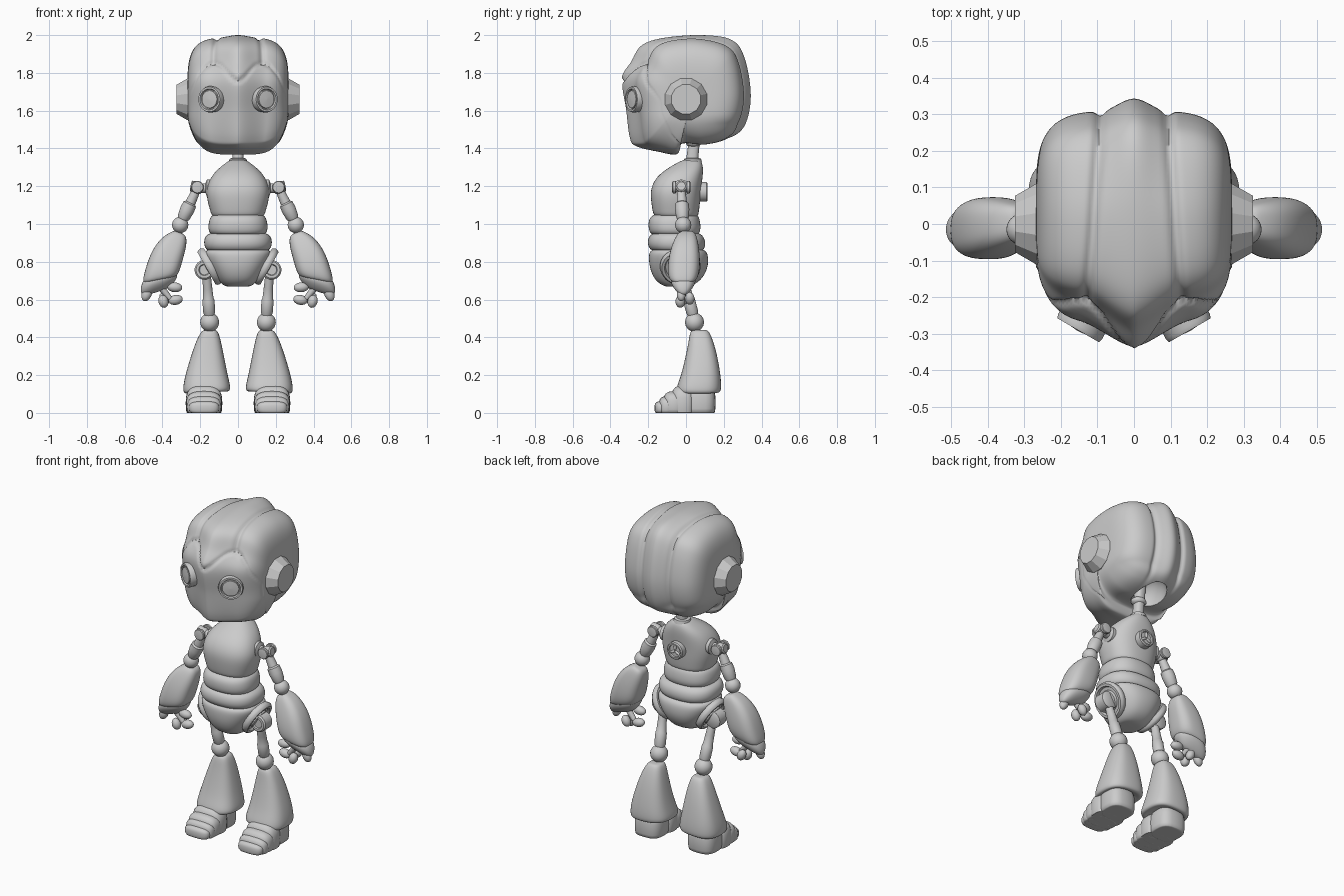
import bpy, bmesh
from math import sin, cos, pi, exp, copysign
from mathutils import Vector

def smooth(t):
    t = max(0, min(1, t))
    return t * t * (3 - 2 * t)

def interp(pts, v):
    if v <= pts[0][0]:
        return pts[0][1]
    for (a, p), (b, q) in zip(pts, pts[1:]):
        if v <= b:
            return p + (q - p) * (v - a) / (b - a)
    return pts[-1][1]

def loft(name, rings, mirror=False, sub=0, angle=None):
    """Skin equal-length rings, cap both ends; vertices stay in world space."""
    n = len(rings[0])
    verts = [v for r in rings for v in r]
    faces = [(i * n + j, i * n + (j + 1) % n, (i + 1) * n + (j + 1) % n, (i + 1) * n + j)
             for i in range(len(rings) - 1) for j in range(n)]
    faces += [tuple(range(n))[::-1], tuple(range(len(verts) - n, len(verts)))]
    me = bpy.data.meshes.new(name)
    me.from_pydata(verts, [], faces)
    bm = bmesh.new()
    bm.from_mesh(me)
    bmesh.ops.recalc_face_normals(bm, faces=bm.faces[:])
    bm.to_mesh(me)
    bm.free()
    ob = bpy.data.objects.new(name, me)
    bpy.context.collection.objects.link(ob)
    if angle is None:
        me.shade_smooth()
    elif angle > 0:
        bpy.ops.object.select_all(action='DESELECT')
        ob.select_set(True)
        bpy.context.view_layer.objects.active = ob
        bpy.ops.object.shade_smooth_by_angle(angle=angle)
    if mirror:
        ob.modifiers.new("mirror", 'MIRROR').use_mirror_merge = False
    if sub:
        m = ob.modifiers.new("subsurf", 'SUBSURF')
        m.levels = m.render_levels = sub
    return ob

def body(name, rows, mirror=False, e=2.4, n=24):
    """Horizontal superellipse sections: z, x0, x1, y0, y1, slant."""
    rings = []
    for z, x0, x1, y0, y1, slant in rows:
        ring = []
        for k in range(n):
            c, s = cos(2 * pi * k / n), sin(2 * pi * k / n)
            dx = copysign(abs(c) ** (2 / e), c) * (x1 - x0) / 2
            dy = copysign(abs(s) ** (2 / e), s) * (y1 - y0) / 2
            ring.append(((x0 + x1) / 2 + dx, (y0 + y1) / 2 + dy, z + slant * dx))
        rings.append(ring)
    return loft(name, rings, mirror, 2)

def sym(name, rows):
    return body(name, [(z, -w, w, a, b, 0) for z, w, a, b in rows])

def lathe(name, profile, loc, axis, mirror=True, n=28, angle=0.6):
    q = Vector(axis).to_track_quat('Z', 'Y')
    rings = [[Vector(loc) + q @ Vector((r * cos(2 * pi * (k + .5) / n), r * sin(2 * pi * (k + .5) / n), h))
              for k in range(n)] for r, h in profile]
    return loft(name, rings, mirror, 0, angle)

def blob(name, c, r, mirror=True, axis=(0, 0, 1), e=2, floor=False, n=24):
    q = Vector(axis).to_track_quat('Z', 'Y')
    f = lambda v: copysign(abs(v) ** (2 / e), v)
    rings = []
    for i in range(17):
        a = -pi / 2 + pi * max(.005, min(.995, i / 16))
        ring = []
        for k in range(n):
            t = 2 * pi * k / n
            p = Vector(c) + q @ Vector((r[0] * f(cos(a)) * f(cos(t)), r[1] * f(cos(a)) * f(sin(t)), r[2] * f(sin(a))))
            if floor:
                p.z = max(p.z, 0)
            ring.append(p)
        rings.append(ring)
    return loft(name, rings, mirror, 0, 0.9)

def rod(name, a, b, profile):
    d = Vector(b) - Vector(a)
    return lathe(name, [(r, t * d.length) for r, t in profile], a, d)

# Head: side profile swept across x, with crown grooves and an inset face mask
side = [(-.345, 1.76), (-.29, 1.86), (-.235, 1.945), (-.12, 1.985), (.08, 2.0), (.24, 1.975), (.31, 1.88),
        (.343, 1.68), (.31, 1.52), (.22, 1.45), (.1, 1.42), (-.02, 1.425), (-.05, 1.362), (-.15, 1.375),
        (-.27, 1.405), (-.305, 1.45), (-.325, 1.6)]
outline = []
for i in range(len(side)):
    p0, p1, p2, p3 = (Vector(side[(i + k - 1) % len(side)]) for k in range(4))
    for j in range(9):
        t = j / 9
        outline.append(.5 * (2 * p1 + (p2 - p0) * t + (2 * p0 - 5 * p1 + 4 * p2 - p3) * t * t
                             + (3 * p1 - p0 - 3 * p2 + p3) * t ** 3))
mask_top = [(0, 1.76), (.03, 1.775), (.09, 1.845), (.13, 1.86), (.17, 1.84), (.21, 1.79), (.25, 1.7), (.27, 1.6)]
mask_side = [(1.36, -.03), (1.42, -.04), (1.47, -.1), (1.58, -.18), (1.72, -.2), (2, -.2)]
mid = Vector((.03, 1.68))
rings = []
for i in range(-64, 65):
    u = .97 * abs(i) / 64
    f = 1 - (1 - u) ** 3
    s = (1 - f ** 4) ** .25
    ax = f * .268
    ring = []
    for p in outline:
        y, z = mid + (p - mid) * s
        m = min(mask_top and interp(mask_top, ax) - z, interp(mask_side, z) - y)
        inside = smooth(m / .016 + .5)
        back = smooth(y / .28) * smooth((z - 1.42) / .1)
        crown = (1 - inside) * smooth((z - 1.42) / .1)
        xg = .112 - .06 * y
        d = (.012 + .023 * back) * smooth(ax / xg) * crown
        d += .014 * exp(-((ax - xg) / .014) ** 2) * crown
        d += .008 * inside + .012 * exp(-(m / .01) ** 2) * smooth(-y / .04)
        y, z = mid + (p - mid) * s * (1 - d / .33)
        y += .065 * smooth(.1 + ax / .17) * smooth(-y / .3) - .065 * smooth(.1) * smooth(-y / .3)
        ring.append((copysign(ax, i) * (1 - .12 * smooth((1.58 - z) / .22)), y, z))
    rings.append(ring)
head = loft("head", rings, angle=1.0)
cutter = blob("neck_cavity_cutter", (0, .13, 1.43), (.085, .12, .12), False)
cutter.hide_render = True
cutter.hide_viewport = True
b = head.modifiers.new("cavity", 'BOOLEAN')
b.operation, b.object, b.solver = 'DIFFERENCE', cutter, 'EXACT'

# Ears and eyes
lathe("ear", [(.105, .2), (.114, .25), (.114, .268), (.08, .325)], (0, 0, 1.66), (1, 0, 0), n=12, angle=0)
lathe("eye", [(.066, -.05), (.07, .0), (.066, .012), (.056, .012), (.052, .002), (.048, .002), (.046, .01), (.005, .014)],
      (.147, -.28, 1.66), (.5, -.87, 0))

# Neck
body("neck", [(1.28, -.03, .03, 0, .07, 0), (1.35, -.03, .03, .0, .065, 0), (1.4, -.028, .028, .01, .07, 0),
              (1.5, -.03, .03, .02, .08, 0), (1.56, -.03, .03, .03, .09, 0)])
lathe("neck_collar", [(.05, 0), (.045, .02), (.034, .024)], (0, .035, 1.325), (0, 0, 1), False)
blob("neck_joint", (0, .04, 1.43), (.045, .04, .025), False)

# Torso
sym("chest", [(1.035, .11, -.14, .05), (1.04, .14, -.17, .065), (1.07, .148, -.178, .07), (1.12, .163, -.186, .076),
              (1.18, .17, -.19, .08), (1.24, .15, -.165, .088), (1.285, .115, -.115, .092), (1.32, .07, -.055, .088),
              (1.337, .045, -.02, .075), (1.34, .03, 0, .06)])
sym("upper_belly_band", [(.94, .13, -.17, .06), (.95, .15, -.19, .07), (.975, .16, -.2, .08), (1.02, .155, -.2, .075),
                         (1.045, .142, -.182, .065), (1.055, .11, -.15, .05)])
sym("lower_belly_band", [(.855, .15, -.17, .08), (.864, .17, -.19, .095), (.89, .182, -.205, .105), (.925, .18, -.202, .1),
                         (.947, .163, -.186, .08), (.955, .13, -.16, .06)])
sym("pelvis", [(.668, .05, -.1, .0), (.672, .075, -.12, .03), (.7, .105, -.165, .08), (.76, .142, -.192, .115),
               (.81, .17, -.198, .12), (.845, .18, -.197, .115), (.862, .17, -.185, .1), (.868, .14, -.16, .08)])

# Winding dial on the back
lathe("back_dial", [(.052, 0), (.052, .05), (.046, .056), (.038, .056), (.036, .046), (.004, .046)],
      (0, .058, 1.17), (0, 1, 0), False)
for k in range(3):
    a = pi / 2 + k * 2 * pi / 3
    blob("dial_spoke", (.019 * cos(a), .106, 1.17 + .019 * sin(a)), (.008, .008, .02), False, (cos(a), 0, sin(a)), n=12)

# Arms
rod("shoulder_socket", (.13, -.025, 1.19), (.2, -.025, 1.19), [(.045, 0), (.045, .5), (.025, .6), (.025, 1)])
blob("shoulder_ball", (.215, -.025, 1.19), (.034, .034, .034))
for y in (-.062, .012):
    lathe("shoulder_disc", [(.03, -.01), (.033, -.006), (.033, .006), (.03, .01), (.018, .012)], (.215, y + .0, 1.195), (0, copysign(1, y + .025), 0))
lathe("shoulder_bolt", [(.03, 0), (.03, .026), (.022, .032)], (.22, -.025, 1.195), (1, 0, .2))
rod("upper_arm", (.222, -.025, 1.175), (.3, -.017, 1.01),
    [(.022, 0), (.025, .2), (.027, .38), (.036, .42), (.038, .6), (.033, .85), (.022, .95)])
blob("elbow", (.306, -.015, .995), (.043, .043, .043))
body("forearm", [(.958, .295, .33, -.02, .03, .4), (.95, .272, .342, -.04, .05, .4), (.91, .272, .4, -.065, .063, .4),
                 (.84, .29, .458, -.09, .074, .25), (.76, .306, .492, -.1, .075, 0), (.71, .32, .508, -.092, .06, -.2),
                 (.7, .34, .49, -.07, .04, -.2)], True, 2.8)
body("hand", [(.74, .33, .49, -.07, .05, -.2), (.71, .318, .51, -.085, .055, -.25), (.68, .325, .517, -.075, .045, -.3),
              (.65, .35, .512, -.05, .02, -.3), (.637, .38, .49, -.03, .0, -.3)], True)
for c, r, d in [((.335, -.03, .665), (.026, .026, .04), (1, 0, .1)), ((.33, -.015, .598), (.026, .026, .038), (1, 0, -.2)),
                ((.395, -.03, .59), (.026, .026, .034), (.3, 0, 1)), ((.39, .02, .605), (.025, .025, .034), (.5, 0, 1)),
                ((.483, -.025, .63), (.024, .026, .04), (.4, 0, -1))]:
    blob("finger", c, r, True, d, n=16)
rod("finger_stem", (.42, -.02, .68), (.36, -.015, .605), [(.02, 0), (.014, 1)])

# Hips and legs
lathe("hip_plate", [(.1, -.03), (.108, -.012), (.106, .0), (.098, .01), (.084, .01), (.078, -.004), (.06, -.004),
                    (.055, .01), (.02, .012)], (.158, -.03, .77), (.87, 0, -.49))
lathe("hip_disc", [(.04, -.04), (.052, -.032), (.052, .032), (.044, .04), (.03, .04), (.026, .032), (.004, .032)],
      (.178, -.03, .757), (0, -1, 0))
rod("thigh", (.166, -.02, .73), (.15, .042, .5), [(.022, 0), (.025, .3), (.028, .55), (.032, .58), (.032, .85), (.025, .95)])
blob("knee", (.15, .045, .48), (.05, .05, .05))
body("shin", [(.44, .125, .175, .04, .105, 0), (.434, .105, .195, .022, .122, 0), (.38, .09, .222, .014, .145, 0),
              (.3, .074, .25, -.002, .167, 0), (.2, .054, .28, -.026, .184, 0), (.14, .04, .292, -.05, .188, -.03),
              (.112, .04, .29, -.05, .184, -.05), (.104, .06, .27, -.03, .165, -.05),
              (.13, .1, .23, 0, .13, 0)], True, 2.7)

# Feet: overlapping toe plates with flat soles
for name, y, z, r in [("heel", .07, .055, (.088, .087, .1)), ("instep_plate", -.015, .05, (.097, .065, .095)),
                      ("middle_plate", -.062, .042, (.095, .06, .073)), ("front_plate", -.1, .032, (.09, .045, .056)),
                      ("toe", -.127, .026, (.08, .04, .036))]:
    blob(name, (.18, y, z), r, True, e=2.9, floor=True)
